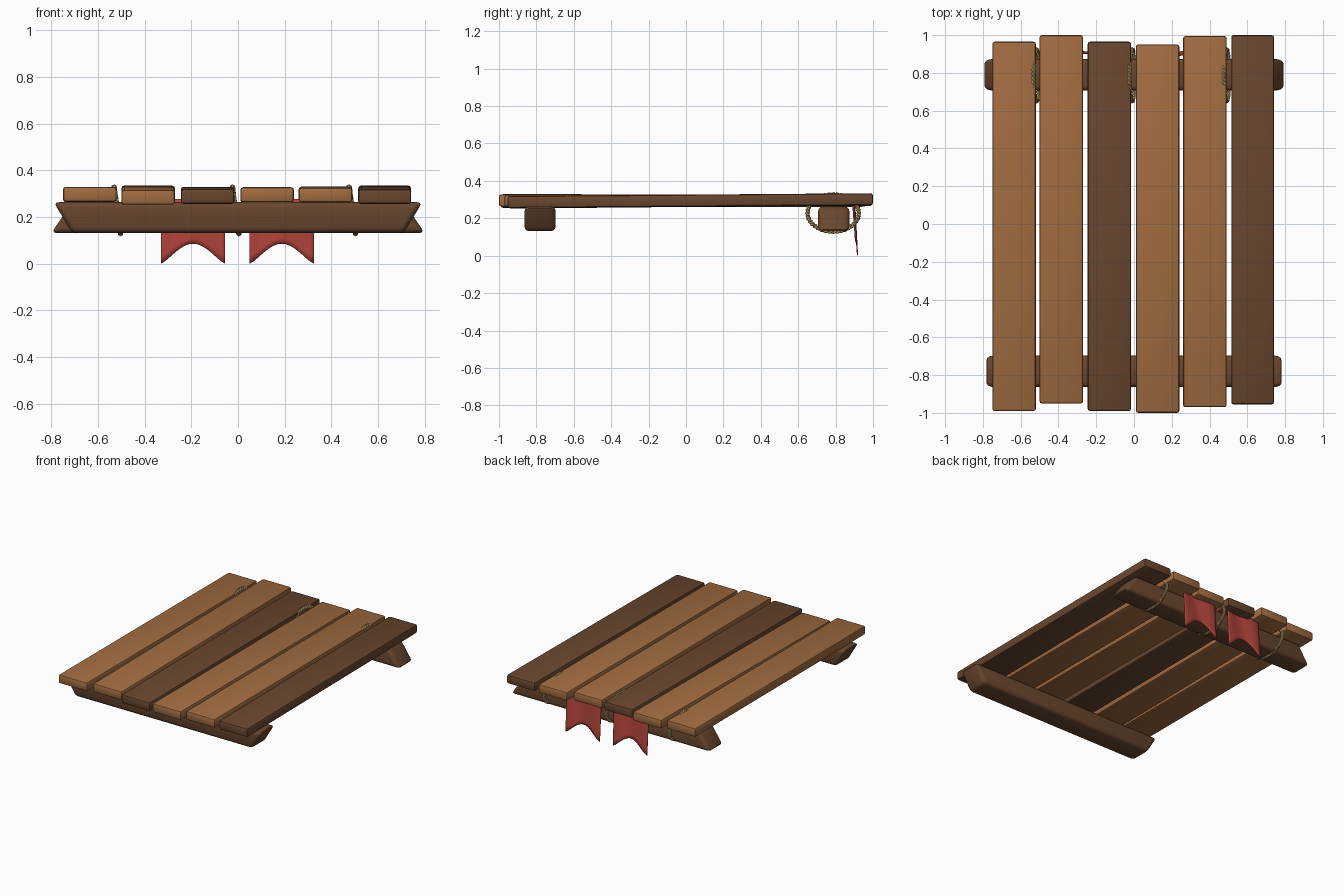
import bpy, bmesh, math
from mathutils import Vector

cube = bpy.data.objects.get("Cube")
if cube:
    bpy.data.objects.remove(cube, do_unlink=True)


def material(name, rgb):
    m = bpy.data.materials.new(name)
    m.use_nodes = True
    m.diffuse_color = (*rgb, 1)
    m.node_tree.nodes["Principled BSDF"].inputs["Base Color"].default_value = (*rgb, 1)
    return m


LIGHT = material("light_wood", (0.36, 0.15, 0.052))
DARK = material("dark_wood", (0.14, 0.062, 0.028))
ROPE = material("rope_tan", (0.58, 0.40, 0.16))
RED = material("red_cloth", (0.46, 0.06, 0.045))


def finish(name, bm, mat):
    bmesh.ops.recalc_face_normals(bm, faces=bm.faces)
    mesh = bpy.data.meshes.new(name)
    bm.to_mesh(mesh)
    bm.free()
    mesh.materials.append(mat)
    ob = bpy.data.objects.new(name, mesh)
    bpy.context.collection.objects.link(ob)
    bpy.ops.object.select_all(action="DESELECT")
    ob.select_set(True)
    bpy.context.view_layer.objects.active = ob
    bpy.ops.object.shade_smooth_by_angle(angle=math.radians(40))
    return ob


def timber(name, mat, place, bevel, segments):
    """Unit cube whose corners are moved by place(x, y, z), then rounded."""
    bm = bmesh.new()
    bmesh.ops.create_cube(bm, size=2)
    for v in bm.verts:
        v.co = Vector(place(*v.co))
    bmesh.ops.bevel(bm, geom=bm.edges[:], offset=bevel, segments=segments,
                    profile=0.5, affect="EDGES")
    return finish(name, bm, mat)


# Deck planks: left x, right x, front y, back y, front height, back height
planks = [
    (-0.75, -0.52, -0.99, 0.965, 0.305, 0.303, LIGHT),
    (-0.50, -0.27, -0.95, 1.0, 0.292, 0.310, LIGHT),
    (-0.245, -0.015, -0.99, 0.965, 0.296, 0.305, DARK),
    (0.01, 0.24, -1.0, 0.95, 0.303, 0.301, LIGHT),
    (0.26, 0.49, -0.97, 0.995, 0.302, 0.306, LIGHT),
    (0.515, 0.742, -0.955, 1.0, 0.295, 0.310, DARK),
]
for i, (x0, x1, y0, y1, z0, z1, mat) in enumerate(planks):
    def place(x, y, z):
        return (x1 if x > 0 else x0, y1 if y > 0 else y0,
                (z1 if y > 0 else z0) + z * 0.032)
    timber(f"deck_plank_{i + 1}", mat, place, 0.012, 2)

# Cross beams with slanted ends
for name, yc, top, bottom in (("front_beam", -0.78, 0.79, 0.71),
                              ("back_beam", 0.79, 0.71, 0.80)):
    def place(x, y, z):
        return (x * (top if z > 0 else bottom), yc + y * 0.083, 0.205 + z * 0.066)
    timber(name, DARK, place, 0.024, 3)

# Twisted two-strand rope loops around the back beam
STEPS, SIDES, TWISTS = 120, 6, 20
for name, x0 in (("rope_right", -0.517), ("rope_middle", -0.01), ("rope_left", 0.49)):
    bm = bmesh.new()
    for strand in range(2):
        points = []
        for i in range(STEPS):
            a = math.tau * i / STEPS
            w = a * TWISTS + strand * math.pi
            r = 0.006 * math.cos(w)
            points.append(Vector((x0 - 0.014 * math.sin(a) + 0.006 * math.sin(w),
                                  0.787 + (0.137 + r) * math.cos(a),
                                  0.236 + (0.099 + r) * math.sin(a))))
        rings = []
        for i, p in enumerate(points):
            t = (points[(i + 1) % STEPS] - points[i - 1]).normalized()
            u = t.cross(Vector((1, 0, 0))).normalized()
            v = t.cross(u)
            rings.append([bm.verts.new(p + 0.007 * (u * math.cos(math.tau * k / SIDES)
                                                    + v * math.sin(math.tau * k / SIDES)))
                          for k in range(SIDES)])
        for i in range(STEPS):
            a, b = rings[i - 1], rings[i]
            for k in range(SIDES):
                bm.faces.new((a[k - 1], a[k], b[k], b[k - 1]))
    finish(name, bm, ROPE)

# Swallow-tailed cloth pennants hanging behind the back beam
COLS, ROWS = 16, 8
for name, x0, x1 in (("pennant_right", -0.33, -0.055), ("pennant_left", 0.05, 0.325)):
    bm = bmesh.new()
    grid = []
    for i in range(COLS + 1):
        s = i / COLS
        notch = 0.085 * math.sin(math.pi * s) ** 1.3
        column = []
        for j in range(ROWS + 1):
            t = j / ROWS
            z = 0.285 + (0.008 + notch - 0.285) * t
            y = 0.897 + 0.014 * t + 0.006 * math.sin(math.tau * s * 1.2 + t)
            column.append(bm.verts.new((x0 + (x1 - x0) * s, y, z)))
        grid.append(column)
    for i in range(COLS):
        for j in range(ROWS):
            bm.faces.new((grid[i][j], grid[i + 1][j], grid[i + 1][j + 1], grid[i][j + 1]))
    cloth = finish(name, bm, RED)
    thick = cloth.modifiers.new("cloth_thickness", "SOLIDIFY")
    thick.thickness = 0.004
    thick.offset = 0

# Settle the lowest cloth tips on the ground
bpy.context.view_layer.update()
parts = [o for o in bpy.data.objects if o.type == "MESH"]
low = min(v.co.z for o in parts for v in o.data.vertices)
for o in parts:
    o.location.z -= low
